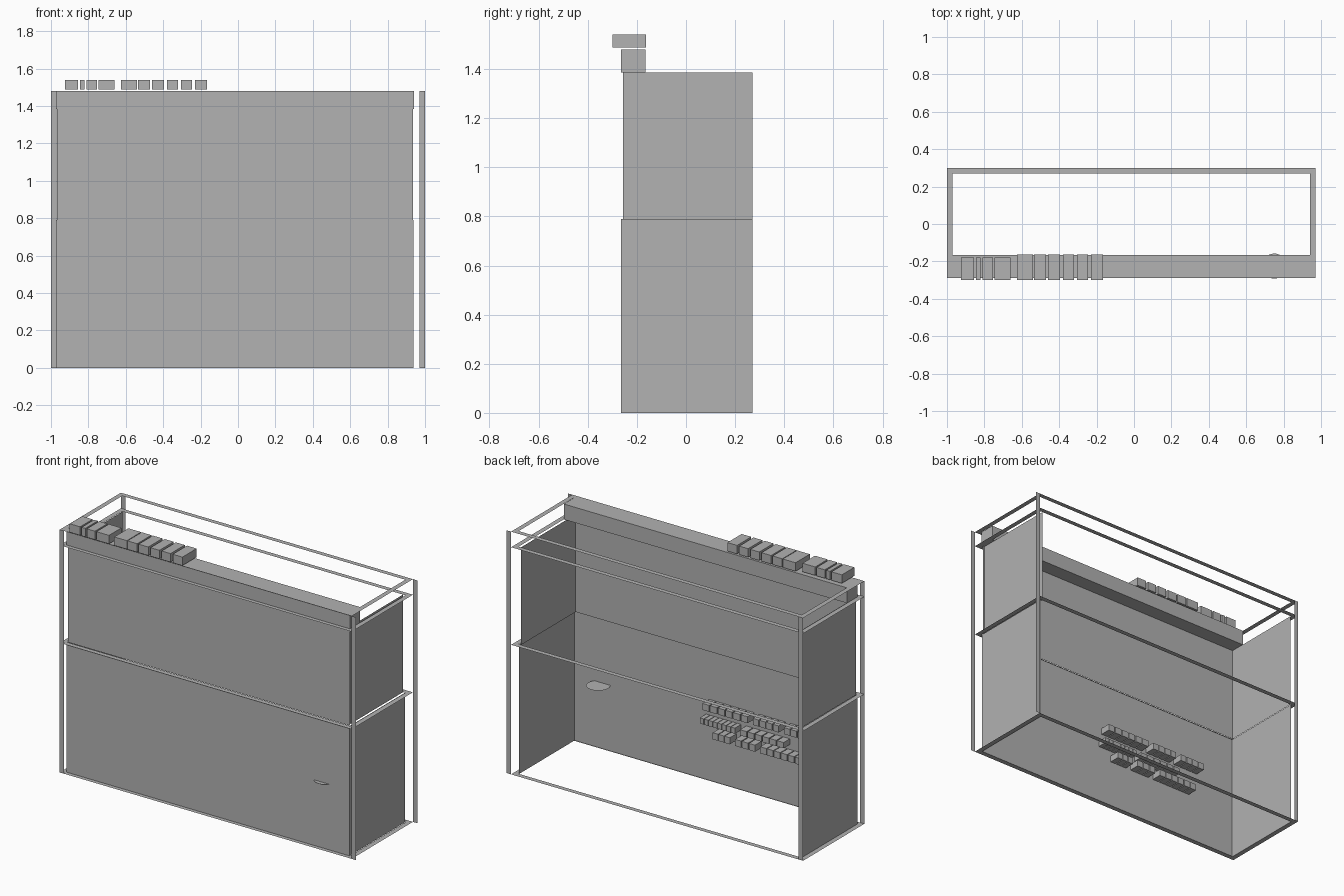
import bpy, bmesh, math

if "Cube" in bpy.data.objects:
    bpy.data.objects.remove(bpy.data.objects["Cube"])

grey = bpy.data.materials.new("plain_grey")
grey.diffuse_color = (0.445, 0.445, 0.445, 1)
grey.use_nodes = True
grey.node_tree.nodes["Principled BSDF"].inputs["Base Color"].default_value = grey.diffuse_color


def finish(name, bm):
    me = bpy.data.meshes.new(name)
    bm.to_mesh(me)
    bm.free()
    me.materials.append(grey)
    ob = bpy.data.objects.new(name, me)
    bpy.context.collection.objects.link(ob)
    return ob


def quad(bm, *pts):
    bm.faces.new([bm.verts.new(p) for p in pts])


def add_box(bm, x0, x1, y0, y1, z0, z1):
    vs = bmesh.ops.create_cube(bm, size=1)["verts"]
    for v in vs:
        v.co = (x1 if v.co.x > 0 else x0, y1 if v.co.y > 0 else y0,
                z1 if v.co.z > 0 else z0)


# Flat upright posts at the four corners
for y, side in ((-0.29, "front"), (0.30, "back")):
    for x, hand in ((-1, "left"), (0.97, "right")):
        bm = bmesh.new()
        p = [(x, y, 0), (x + 0.03, y, 0), (x + 0.03, y, 1.48), (x, y, 1.48)]
        quad(bm, *(p if side == "front" else p[::-1]))
        finish(f"{side}_{hand}_post", bm)

# Flat rail rings lying at four heights
X0, X1, Y0, Y1, W = -1, 0.97, -0.29, 0.30, 0.03
for i, z in enumerate((0, 0.79, 1.385, 1.48)):
    bm = bmesh.new()
    for a, b, c, d in ((X0, X1, Y0, Y0 + W), (X0, X1, Y1 - W, Y1),
                       (X0, X0 + W, Y0 + W, Y1 - W), (X1 - W, X1, Y0 + W, Y1 - W)):
        quad(bm, (a, c, z), (b, c, z), (b, d, z), (a, d, z))
    finish(f"rail_ring_{i + 1}", bm)


# Thin panels: front and two sides, upper set slightly inside the lower set
def panels(level, xl, xr, front_r, yf, z0, z1):
    yb = 0.27
    for name, (ax, ay), (bx, by) in (("front", (xl, yf), (front_r, yf)),
                                     ("right", (xr, yf), (xr, yb)),
                                     ("left", (xl, yb), (xl, yf))):
        bm = bmesh.new()
        quad(bm, (ax, ay, z0), (bx, by, z0), (bx, by, z1), (ax, ay, z1))
        finish(f"{level}_{name}_panel", bm)


panels("lower", -0.97, 0.937, 0.937, -0.265, 0, 0.79)
panels("upper", -0.967, 0.924, 0.935, -0.257, 0.79, 1.385)

# Header beam over the front
bm = bmesh.new()
add_box(bm, -0.97, 0.94, -0.265, -0.165, 1.385, 1.479)
finish("header_beam", bm)

# Row of plain blocks on top of the header
top = [(-0.925, -0.855), (-0.845, -0.82), (-0.81, -0.755), (-0.745, -0.66),
       (-0.625, -0.54), (-0.535, -0.47), (-0.46, -0.395), (-0.38, -0.32),
       (-0.305, -0.245), (-0.23, -0.165)]
bm = bmesh.new()
for i, (a, b) in enumerate(top):
    add_box(bm, a, b, -0.30, -0.18 if i < 4 else -0.163, 1.488, 1.54)
finish("header_blocks", bm)


# Rows of small blocks on the inside of the front panel
def block_row(name, runs, z0, z1, depth):
    bm = bmesh.new()
    for a, b, n in runs:
        step = (b - a) / n
        for i in range(n):
            add_box(bm, a + step * (i + 0.06), a + step * (i + 0.94),
                    -0.262, -0.262 + depth, z0, z1)
    finish(name, bm)


block_row("inner_blocks_top", [(-0.70, -0.52, 4), (-0.49, -0.31, 4), (-0.28, 0.03, 6)],
          0.455, 0.495, 0.065)
block_row("inner_blocks_middle", [(-0.52, -0.22, 6), (-0.19, 0.05, 8)],
          0.365, 0.40, 0.06)
block_row("inner_blocks_bottom", [(-0.64, -0.36, 6), (-0.33, -0.19, 3), (-0.16, -0.04, 3)],
          0.295, 0.335, 0.065)

# Flat round shelf passing through the front panel
bm = bmesh.new()
bmesh.ops.create_circle(bm, cap_ends=True, segments=32, radius=0.067)
bmesh.ops.translate(bm, verts=bm.verts, vec=(0.75, -0.225, 0.40))
finish("round_shelf", bm)
